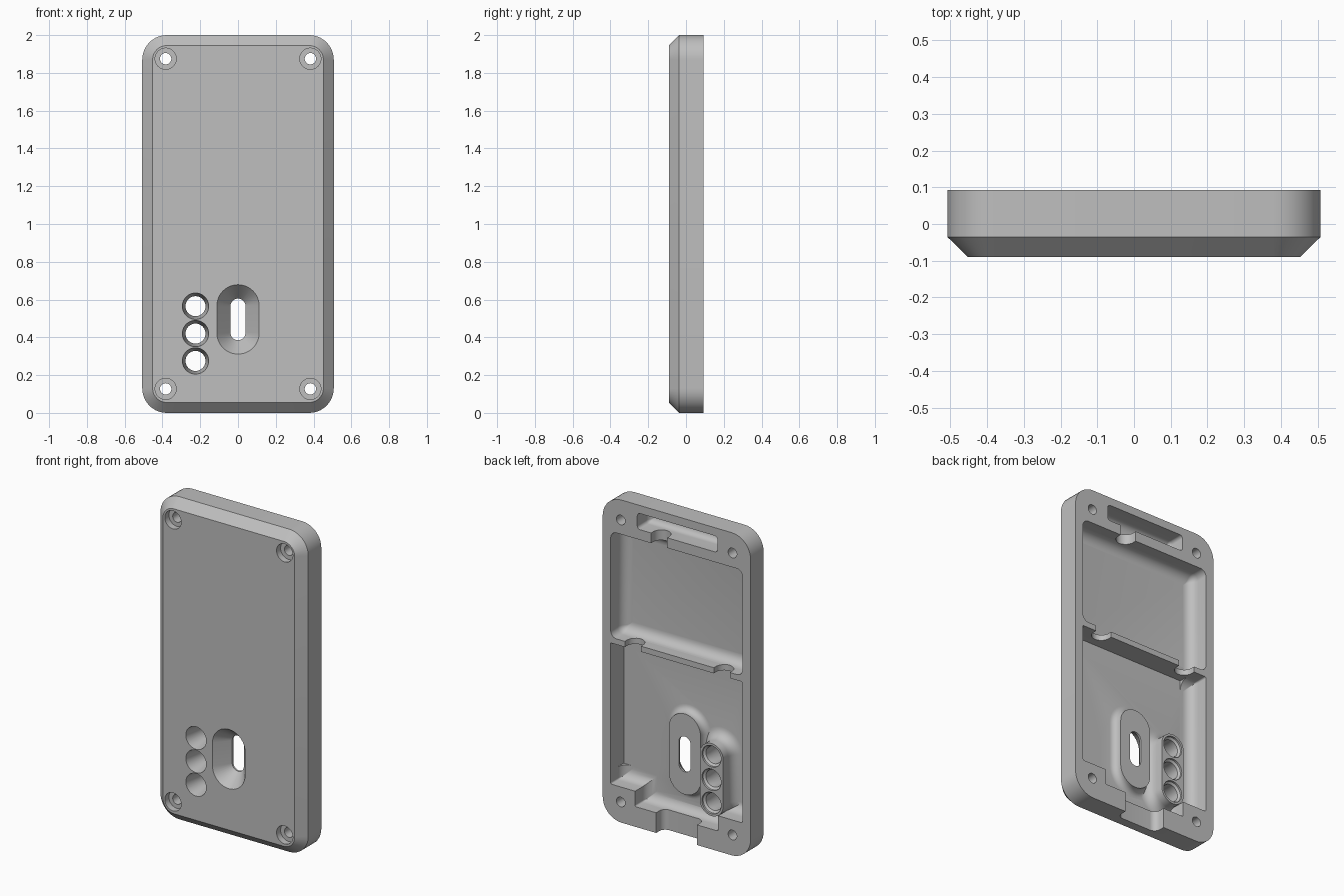
import bpy, bmesh, math
from mathutils import Vector

if "Cube" in bpy.data.objects:
    bpy.data.objects.remove(bpy.data.objects["Cube"], do_unlink=True)

grey = bpy.data.materials.new("plain grey")
grey.use_nodes = True
colour = (0.52, 0.52, 0.52, 1)
grey.diffuse_color = colour
grey.node_tree.nodes["Principled BSDF"].inputs["Base Color"].default_value = colour

FRONT, SHOULDER, BACK = -0.09, -0.036, 0.092
FLOOR, OUT = SHOULDER, 0.2


def outline(hw, hh, r, steps=10):
    """Rounded rectangle about the origin; r = hw gives a stadium or circle."""
    r = max(min(r, hw, hh), 0.003)
    pts = []
    for q, (sx, sy) in enumerate([(1, 1), (-1, 1), (-1, -1), (1, -1)]):
        for i in range(steps + 1):
            a = (q + i / steps) * math.pi / 2
            p = Vector((sx * (hw - r) + r * math.cos(a), sy * (hh - r) + r * math.sin(a)))
            if not pts or (p - pts[-1]).length > 1e-5:
                pts.append(p)
    if (pts[0] - pts[-1]).length < 1e-5:
        pts.pop()
    return pts


def loft(name, cu, cv, sections, upright=False):
    """Stack rounded outlines (half width, half height, radius, depth)."""
    bm = bmesh.new()
    rings = []
    for hw, hh, r, d in sections:
        ring = []
        for p in outline(hw, hh, r):
            u, v = cu + p.x, cv + p.y
            ring.append(bm.verts.new((u, v, d) if upright else (u, d, v)))
        rings.append(ring)
    for a, b in zip(rings, rings[1:]):
        n = len(a)
        for i in range(n):
            bm.faces.new((a[i], a[(i + 1) % n], b[(i + 1) % n], b[i]))
    bm.faces.new(rings[0])
    bm.faces.new(rings[-1])
    bmesh.ops.recalc_face_normals(bm, faces=bm.faces)
    mesh = bpy.data.meshes.new(name)
    bm.to_mesh(mesh)
    bm.free()
    mesh.materials.append(grey)
    obj = bpy.data.objects.new(name, mesh)
    bpy.context.collection.objects.link(obj)
    return obj


def combine(tool, operation="DIFFERENCE"):
    """Apply the tool to the cover and remove it."""
    bpy.context.view_layer.objects.active = cover
    mod = cover.modifiers.new(tool.name, "BOOLEAN")
    mod.operation, mod.solver, mod.object = operation, "EXACT", tool
    bpy.ops.object.modifier_apply(modifier=mod.name)
    bpy.data.objects.remove(tool, do_unlink=True)


def pocket(name, x0, x1, z0, z1, r, fillet):
    """Pocket from the back with a filleted floor."""
    hw, hh = (x1 - x0) / 2, (z1 - z0) / 2
    sections = [(hw, hh, r, OUT)]
    for i in range(7 if fillet else 1):
        a = i / 6 * math.pi / 2
        inset = fillet * (1 - math.cos(a))
        sections.append((hw - inset, hh - inset, r - inset,
                         FLOOR + fillet * (1 - math.sin(a))))
    combine(loft(name, (x0 + x1) / 2, (z0 + z1) / 2, sections))


def boss(name, x, z, hw, hh, top, flare):
    """Raised stadium on the floor with a flared foot."""
    sections = [(hw + flare, hh + flare, hw + flare, FLOOR - 0.02)]
    for i in range(7):
        a = i / 6 * math.pi / 2
        w = flare * (1 - math.sin(a))
        sections.append((hw + w, hh + w, hw + w, FLOOR + flare * (1 - math.cos(a))))
    sections.append((hw, hh, hw, top))
    combine(loft(name, x, z, sections), "UNION")


# Shell with chamfered front
cover = loft("back_cover", 0, 1, [(0.452, 0.945, 0.075, FRONT),
                                  (0.507, 1, 0.13, SHOULDER), (0.507, 1, 0.13, BACK)])
bpy.context.view_layer.objects.active = cover
cover.select_set(True)

# Pockets
pocket("top_pocket", -0.28, 0.27, 1.85, 1.95, 0.02, 0.04)
pocket("upper_pocket", -0.452, 0.452, 1.13, 1.787, 0.04, 0.06)
pocket("lower_pocket", -0.452, 0.452, 0.22, 1.095, 0.01, 0.06)
pocket("lower_pocket_sharp_side", -0.37, 0.452, 0.3, 1.095, 0.003, 0)
pocket("lower_pocket_foot", -0.285, 0.285, 0.125, 0.55, 0.01, 0.06)

# Raised bosses around the openings
boss("slot_boss", 0, 0.495, 0.108, 0.25, 0.012, 0.04)
boss("button_boss", -0.225, 0.42, 0.08, 0.225, 0.072, 0.06)

# Cable grooves through the ribs and the socket notch
for x, z0, z1 in [(0.12, 1.75, 1.88), (0.3, 1.07, 1.18), (-0.31, 1.07, 1.18)]:
    combine(loft("cable_groove", x, 0.12, [(0.055, 0.105, 0.055, z0),
                                           (0.055, 0.105, 0.055, z1)], True))
combine(loft("socket_notch", 0, 0.12, [(0.14, 0.1, 0.04, -0.1),
                                       (0.14, 0.1, 0.04, 0.21)], True))

# Tapered slot
combine(loft("slot", 0, 0.495, [(0.12, 0.192, 0.12, FRONT - 0.01), (0.04, 0.11, 0.04, 0),
                                (0.04, 0.11, 0.04, OUT)]))

# Button holes
for z in (0.275, 0.42, 0.565):
    radii = [(0.0715, FRONT - 0.01), (0.053, 0.01), (0.053, 0.05), (0.066, 0.06), (0.066, OUT)]
    combine(loft("button_hole", -0.225, z, [(r, r, r, y) for r, y in radii]))

# Counterbored screw holes
for x in (-0.383, 0.383):
    for z in (0.127, 1.875):
        radii = [(0.056, FRONT - 0.05), (0.056, FRONT + 0.04), (0.03, FRONT + 0.04), (0.03, OUT)]
        combine(loft("screw_hole", x, z, [(r, r, r, y) for r, y in radii]))

bpy.ops.object.select_all(action="DESELECT")
cover.select_set(True)
bpy.context.view_layer.objects.active = cover
bpy.ops.object.shade_smooth_by_angle(angle=math.radians(25))
